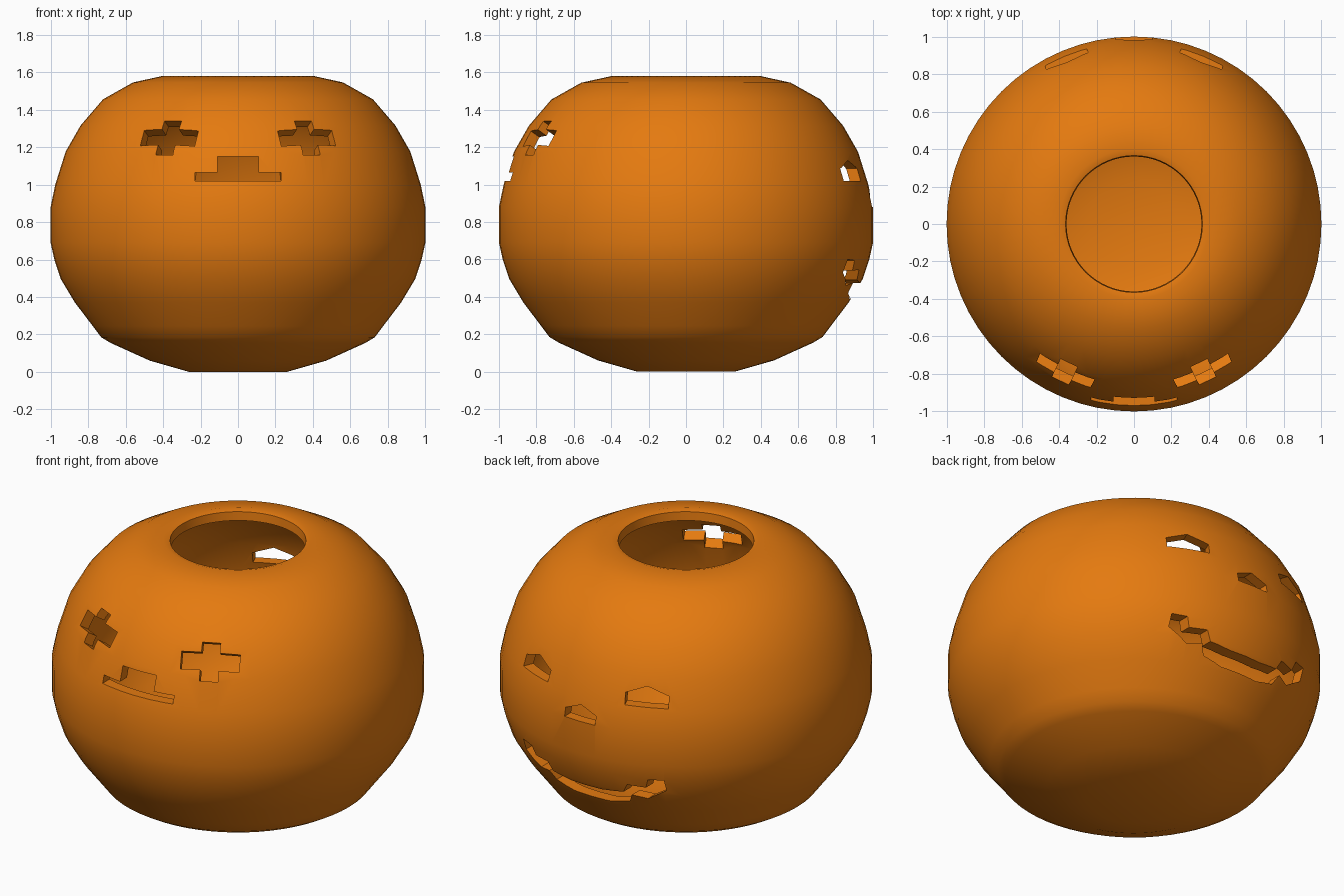
import bpy, bmesh, math
from mathutils import Vector

if "Cube" in bpy.data.objects:
    bpy.data.objects.remove(bpy.data.objects["Cube"])

orange = bpy.data.materials.new("pumpkin_orange")
orange.diffuse_color = (0.78, 0.195, 0.005, 1)
orange.use_nodes = True
orange.node_tree.nodes["Principled BSDF"].inputs["Base Color"].default_value = orange.diffuse_color


def make_object(name, bm):
    bmesh.ops.recalc_face_normals(bm, faces=bm.faces[:])
    mesh = bpy.data.meshes.new(name)
    bm.to_mesh(mesh)
    bm.free()
    mesh.materials.append(orange)
    ob = bpy.data.objects.new(name, mesh)
    bpy.context.collection.objects.link(ob)
    return ob


# Hollow shell: outer profile (radius, height), then the same profile inset
outer = [(0.26, 0.0), (0.47, 0.06), (0.68, 0.155), (0.73, 0.185), (0.775, 0.245),
         (0.87, 0.37), (0.945, 0.495), (0.98, 0.6), (1.0, 0.69), (1.0, 0.88),
         (0.975, 1.0), (0.92, 1.175), (0.84, 1.315), (0.72, 1.455), (0.56, 1.545),
         (0.40, 1.58), (0.365, 1.57)]
WALL = 0.06
inner = []
for i in range(len(outer) - 1):
    a, b = Vector(outer[max(i - 1, 0)]), Vector(outer[i + 1])
    d = (b - a).normalized()
    p = Vector(outer[i]) + WALL * Vector((-d.y, d.x))
    inner.append((max(p.x, 0.1), max(p.y, WALL)))
inner[-1] = (0.36, 1.52)
profile = outer + inner[::-1]

SEG = 64
bm = bmesh.new()
rings = [[bm.verts.new((r * math.sin(2 * math.pi * k / SEG), r * math.cos(2 * math.pi * k / SEG), z))
          for k in range(SEG)] for r, z in profile]
for lo, hi in zip(rings, rings[1:]):
    for k in range(SEG):
        n = (k + 1) % SEG
        bm.faces.new((lo[k], lo[n], hi[n], hi[k]))
bm.faces.new(rings[0])
bm.faces.new(rings[-1])
pumpkin = make_object("carved_pumpkin", bm)


# Carving tool: a flat outline pushed through the wall along a facing direction
def carve(name, outline, centre, azimuth, tilt=0.0, depth=0.2):
    a, t = math.radians(azimuth), math.radians(tilt)
    flat = Vector((math.sin(a), -math.cos(a), 0))
    right = Vector((math.cos(a), math.sin(a), 0))
    up = Vector((0, 0, 1)) * math.cos(t) - flat * math.sin(t)
    normal = flat * math.cos(t) + Vector((0, 0, 1)) * math.sin(t)
    bm = bmesh.new()
    pts = [Vector(centre) + right * u + up * v for u, v in outline]
    front = [bm.verts.new(p + normal * depth) for p in pts]
    back = [bm.verts.new(p - normal * depth) for p in pts]
    bm.faces.new(front)
    bm.faces.new(back[::-1])
    for i in range(len(pts)):
        j = (i + 1) % len(pts)
        bm.faces.new((front[i], back[i], back[j], front[j]))
    tool = make_object(name, bm)
    tool.hide_render = True
    mod = pumpkin.modifiers.new(name, 'BOOLEAN')
    mod.operation, mod.solver, mod.object = 'DIFFERENCE', 'EXACT', tool
    bpy.context.view_layer.objects.active = pumpkin
    bpy.ops.object.modifier_apply(modifier=name)
    bpy.data.objects.remove(tool)


def mirrored(half):
    return half + [(-u, v) for u, v in reversed(half) if u != 0]


# Front face: two plus-shaped eyes and a stepped mouth
plus = mirrored([(0.05, -0.11), (0.05, -0.05), (0.16, -0.05),
                 (0.16, 0.045), (0.05, 0.045), (0.05, 0.10)])
for s in (-1, 1):
    carve("front_eye", plus, (s * 0.37, -0.79, 1.255), s * 26, 33)
carve("front_mouth", mirrored([(0.23, 1.02), (0.23, 1.065), (0.11, 1.065), (0.11, 1.15)]),
      (0, -0.93, 0), 0)

# Back face: peaked eyes, peaked nose and a toothed smile
house = mirrored([(0.12, -0.045), (0.12, 0.02), (0.0, 0.065)])
for s in (-1, 1):
    carve("back_eye", house, (s * 0.36, 0.88, 1.065), 180 - s * 22)
carve("back_nose", mirrored([(0.10, -0.04), (0.10, 0.01), (0.0, 0.05)]), (0, 0.97, 0.92), 180)
smile = mirrored([(0.12, 0.39), (0.24, 0.42), (0.27, 0.475), (0.35, 0.46), (0.46, 0.53),
                  (0.46, 0.60), (0.38, 0.595), (0.36, 0.54), (0.26, 0.545), (0.23, 0.49),
                  (0.10, 0.475)])
carve("back_smile", smile, (0, 0.85, 0), 180, 0, 0.25)

# Smooth skin, crisp carved edges
bpy.ops.object.select_all(action='DESELECT')
pumpkin.select_set(True)
bpy.context.view_layer.objects.active = pumpkin
bpy.ops.object.shade_smooth_by_angle(angle=math.radians(40))
